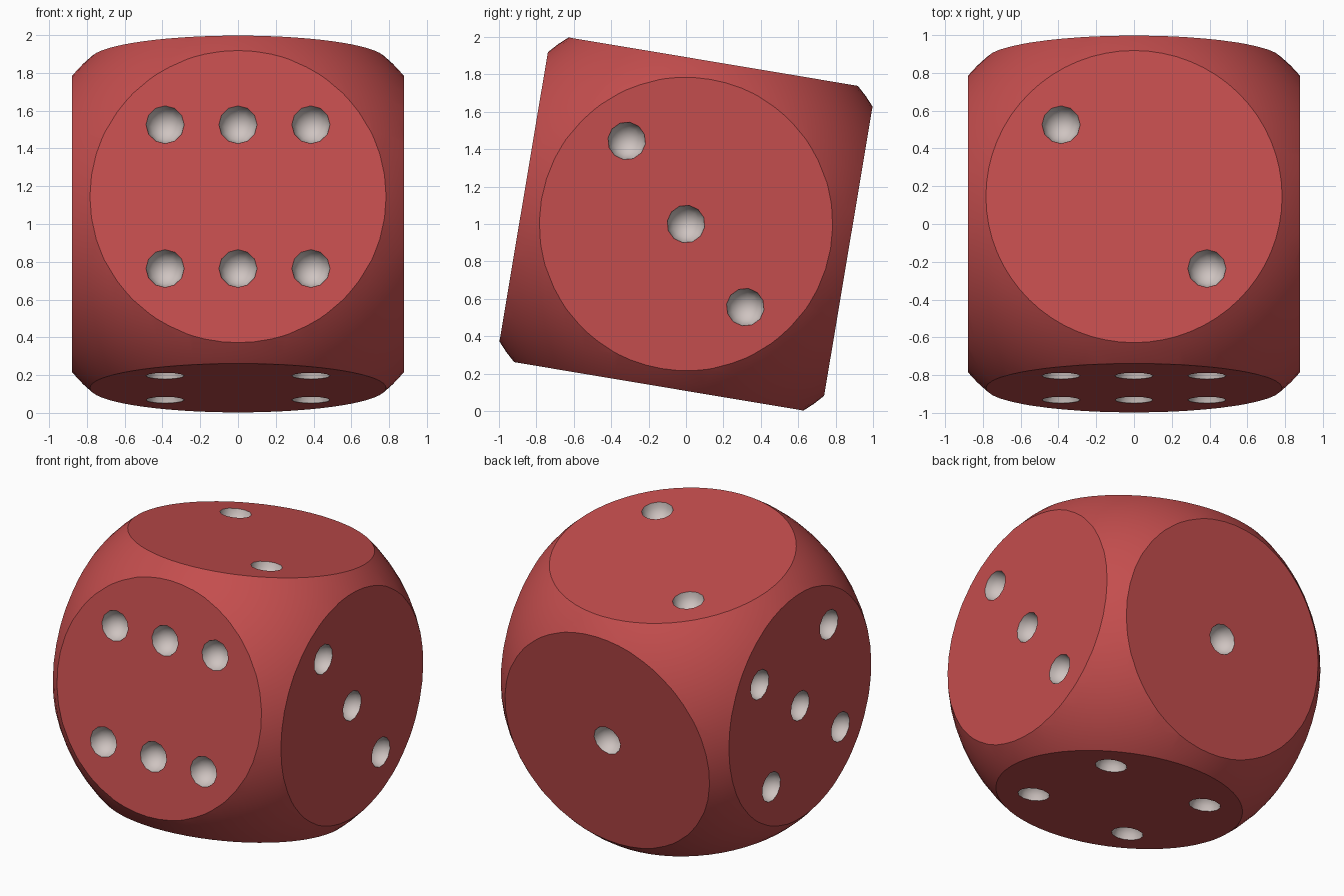
import bpy, bmesh, math
from mathutils import Matrix, Vector

if "Cube" in bpy.data.objects:
    bpy.data.objects.remove(bpy.data.objects["Cube"])

HALF, BALL = 0.88, 1.18        # half cube size, rounding sphere radius
PIP, STEP = 0.102, 0.386       # pip radius and spacing
TILT = math.radians(-9.5)


def material(name, rgb):
    m = bpy.data.materials.new(name)
    m.diffuse_color = (*rgb, 1.0)
    m.use_nodes = True
    m.node_tree.nodes["Principled BSDF"].inputs["Base Color"].default_value = m.diffuse_color
    return m


red = material("red", (0.55, 0.075, 0.075))
grey = material("pale grey", (0.62, 0.55, 0.53))


def make_object(name, bm, index=0):
    for f in bm.faces:
        f.material_index = index
        f.smooth = True
    me = bpy.data.meshes.new(name)
    bm.to_mesh(me)
    bm.free()
    me.materials.append(red)
    me.materials.append(grey)
    ob = bpy.data.objects.new(name, me)
    bpy.context.collection.objects.link(ob)
    return ob


# cube body
bm = bmesh.new()
bmesh.ops.create_cube(bm, size=2 * HALF)
die = make_object("die", bm)

# sphere that rounds off the corners
bm = bmesh.new()
bmesh.ops.create_uvsphere(bm, u_segments=64, v_segments=32, radius=BALL)
rounder = make_object("rounding_cutter", bm)

# pips on each face: normal, two in-face axes, layout
X, Y, Z = Vector((1, 0, 0)), Vector((0, 1, 0)), Vector((0, 0, 1))
corners = [(-1, -1), (-1, 1), (1, -1), (1, 1)]
faces = [
    (-Y, X, Z, corners + [(0, -1), (0, 1)]),
    (Y, X, Z, [(0, 0)]),
    (X, Y, Z, [(-1, 1), (0, 0), (1, -1)]),
    (-X, Y, Z, corners + [(0, 0)]),
    (Z, X, Y, [(-1, 1), (1, -1)]),
    (-Z, X, Y, corners),
]
bm = bmesh.new()
for n, u, v, spots in faces:
    turn = n.to_track_quat('Z', 'Y').to_matrix().to_4x4()
    for a, b in spots:
        # centre just off the surface so the rim is a clean cut
        place = Matrix.Translation(n * (HALF + 0.004) + (u * a + v * b) * STEP)
        bmesh.ops.create_uvsphere(bm, u_segments=12, v_segments=8,
                                  radius=PIP, matrix=place @ turn)
pips = make_object("pip_cutter", bm, 1)

# carve the die
bpy.context.view_layer.objects.active = die
die.select_set(True)
rounder.select_set(False)
pips.select_set(False)
for cutter, op in ((rounder, 'INTERSECT'), (pips, 'DIFFERENCE')):
    mod = die.modifiers.new(cutter.name, 'BOOLEAN')
    mod.operation = op
    mod.solver = 'EXACT'
    mod.object = cutter
    bpy.ops.object.modifier_apply(modifier=mod.name)
    bpy.data.objects.remove(cutter)

# smooth rounding, crisp flat faces and pip rims
bpy.ops.object.shade_smooth_by_angle(angle=math.radians(31))

# tilt and stand on the ground
die.rotation_euler.x = TILT
die.location.z = 1.0
